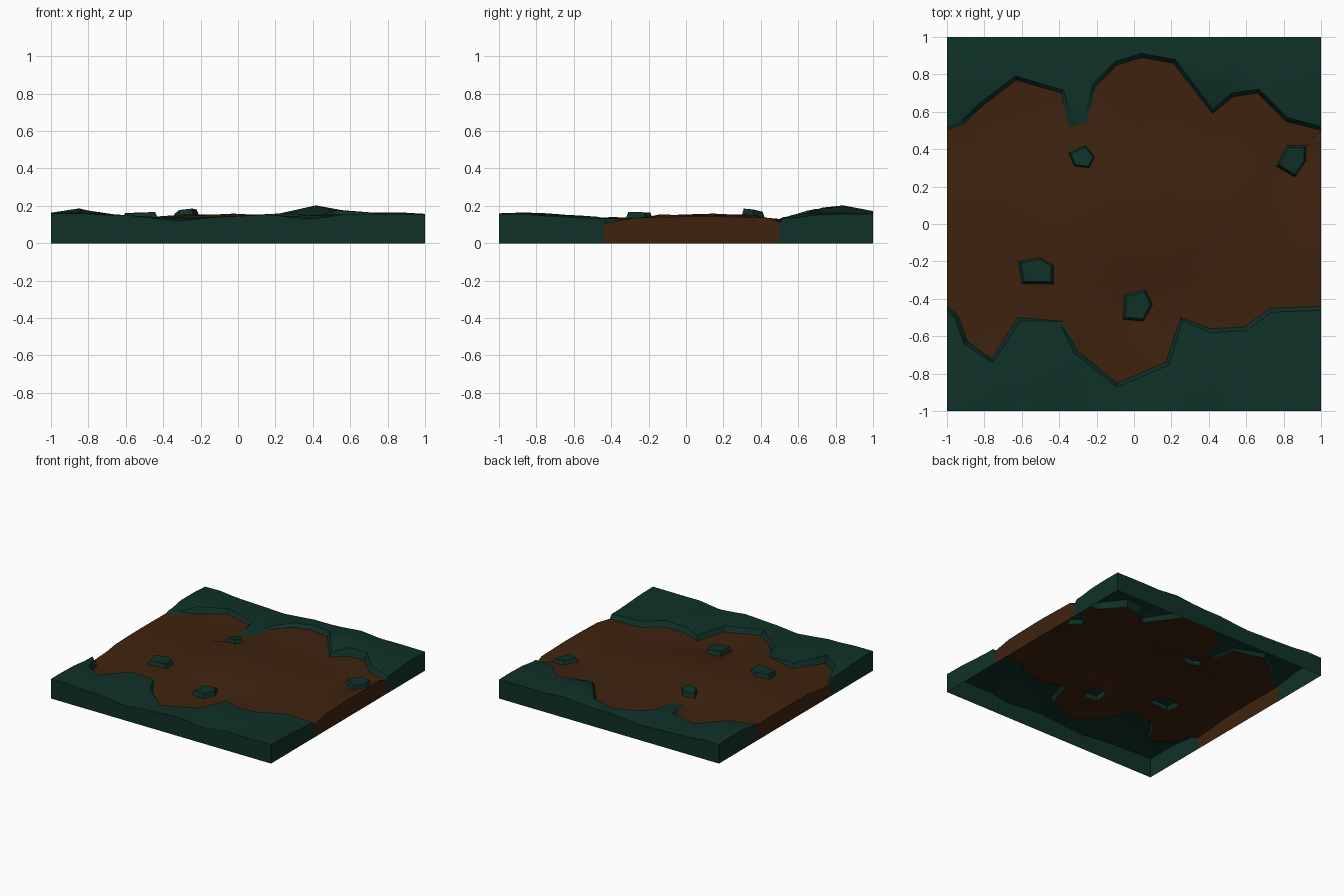
import bpy, bmesh, random
from mathutils import Vector
from mathutils.geometry import delaunay_2d_cdt, intersect_point_line

if "Cube" in bpy.data.objects:
    bpy.data.objects.remove(bpy.data.objects["Cube"])
random.seed(4)


def material(name, color):
    m = bpy.data.materials.new(name)
    m.use_nodes = True
    m.diffuse_color = color
    m.node_tree.nodes["Principled BSDF"].inputs["Base Color"].default_value = color
    return m


GREEN = material("dark green", (0.0048, 0.031, 0.021, 1))
BROWN = material("earth brown", (0.049, 0.0165, 0.0045, 1))

# Edges of the bare earth, west to east
SOUTH = [(-1, -.44), (-.94, -.49), (-.89, -.63), (-.76, -.72), (-.62, -.5), (-.38, -.52), (-.3, -.68),
         (-.09, -.85), (.17, -.74), (.25, -.5), (.41, -.56), (.59, -.55), (.73, -.45), (1, -.44)]
NORTH = [(-1, .5), (-.91, .53), (-.81, .63), (-.63, .77), (-.39, .7), (-.35, .52), (-.25, .54), (-.2, .74),
         (-.09, .85), (.04, .89), (.21, .86), (.42, .59), (.53, .68), (.66, .7), (.81, .55), (1, .5)]
ROCKS = [[(-.35, .38), (-.32, .31), (-.24, .3), (-.21, .36), (-.26, .42)],
         [(.82, .42), (.76, .31), (.86, .25), (.92, .34), (.92, .42)],
         [(-.62, -.2), (-.6, -.32), (-.43, -.32), (-.43, -.22), (-.5, -.18)],
         [(-.05, -.38), (-.06, -.51), (.05, -.52), (.1, -.43), (.06, -.35)]]

# Spot heights in hundredths: x, y, z
EARTH_SPOTS = ["1 -.44 10.5", "1 0 11.5", "1 .3 7.5", "1 .5 11", "-1 -.44 10", "-1 0 13", "-1 .5 13",
               "-.24 .3 15.5", "0 .2 16", "-.2 0 15.5", ".14 -.13 15.5", "-.39 -.4 14", "-.8 .07 14",
               ".45 .1 14", ".55 -.2 10.5", ".3 -.4 10", "-.4 .45 11.5", "0 .45 11.5", ".5 .45 11",
               "0 .75 12", "-.6 .65 11.5", "0 -.45 9.5", "-.08 -.75 10", "-.75 -.55 10", ".7 -.3 10"]
GRASS_SPOTS = ["-1 -1 16", "-.6 -1 15", "-.3 -1 12", "0 -1 14.5", ".2 -1 15.5", ".38 -1 13", ".6 -1 15.5",
               "1 -1 15.5", "-.86 -.84 16.5", ".5 -.75 15.5", "1 -.46 13.5", "-1 -.46 14", "-.5 -.5 14",
               ".3 -.5 13.5", "-.1 -.87 14", "-1 .52 14", "1 .52 13.5", "-.3 .52 12.5", ".45 .81 20.5",
               "-.86 .78 19", "0 .92 15", ".85 .75 16.5", "-.6 .8 15", "-1 1 15.5", "-.6 1 13.5", "-.3 1 12.5",
               ".1 1 15", ".6 1 15.5", "1 1 15.5", ".43 .59 14.5"]


def surface(spots):
    """Return a height function blended from spot heights."""
    pts = [tuple(map(float, s.split())) for s in spots]

    def height(p):
        total = weight = 0
        for x, y, z in pts:
            w = 1 / ((p.x - x) ** 2 + (p.y - y) ** 2 + .003) ** 1.6
            total += w * z
            weight += w
        return total / weight / 100
    return height


earth_z, grass_z = surface(EARTH_SPOTS), surface(GRASS_SPOTS)


def lip(line, side):
    """Shift an open line sideways to make the upper edge of a bank."""
    pts = [Vector(p) for p in line]
    out = []
    for i, p in enumerate(pts):
        if i in (0, len(pts) - 1):
            out.append(p + Vector((0, side)) * .022)
        else:
            d = (pts[i + 1] - p).normalized() + (p - pts[i - 1]).normalized()
            out.append(p + Vector((-d.y, d.x)).normalized() * .022 * side)
    return out


def inside(p, poly):
    hit = False
    for a, b in zip(poly, poly[1:] + poly[:1]):
        if (a[1] > p.y) != (b[1] > p.y) and p.x < a[0] + (p.y - a[1]) * (b[0] - a[0]) / (b[1] - a[1]):
            hit = not hit
    return hit


# Plan: banks, rocks, border and scattered points
points, heights, edges = [], [], []


def add_line(line, height, closed=False):
    first = len(points)
    for p in line:
        v = Vector(p)
        points.append(v)
        heights.append(height(v))
    n = len(line)
    edges.extend((first + i, first + (i + 1) % n) for i in range(n if closed else n - 1))


south_lip, north_lip = lip(SOUTH, -1), lip(NORTH, 1)
add_line(SOUTH, earth_z)
add_line(NORTH, earth_z)
add_line(south_lip, grass_z)
add_line(north_lip, grass_z)
for rock in ROCKS:
    centre = sum((Vector(p) for p in rock), Vector((0, 0))) / len(rock)
    top = [centre + (Vector(p) - centre) * .84 for p in rock]
    add_line(rock, earth_z, True)
    add_line(top, lambda v: earth_z(v) + .032 + random.uniform(-.004, .004), True)

earth_poly = SOUTH + NORTH[::-1]
lip_poly = [tuple(p) for p in south_lip + north_lip[::-1]]
constraints = [(points[a].copy(), points[b].copy()) for a, b in edges]


def clearance(p):
    best = 9
    for a, b in constraints:
        q, t = intersect_point_line(p, a, b)
        q = a.lerp(b, min(max(t, 0), 1))
        best = min(best, (p - Vector(q[:2])).length)
    return best


def add_point(p):
    if clearance(p) > .045 and not any(inside(p, r) for r in ROCKS):
        points.append(p)
        heights.append(earth_z(p) if inside(p, earth_poly) else grass_z(p))


N = 14
for i in range(N + 1):
    for j in range(N + 1):
        p = Vector((i, j)) * 2 / N - Vector((1, 1))
        if 0 < i < N:
            p.x += random.uniform(-.03, .03)
        if 0 < j < N:
            p.y += random.uniform(-.03, .03)
        add_point(p)

verts, _, faces, orig, _, _ = delaunay_2d_cdt(points, edges, [], 0, 1e-5)
coords = [(v.x, v.y, heights[o[0]] if o else earth_z(v)) for v, o in zip(verts, orig)]


def region(face):
    c = sum((verts[i] for i in face), Vector((0, 0))) / len(face)
    if any(inside(c, r) for r in ROCKS):
        return "rocks"
    return "earth" if inside(c, earth_poly) else "grass"


def build(name, mat):
    bm = bmesh.new()
    bv = [bm.verts.new(c) for c in coords]
    for f in faces:
        if region(f) == name:
            bm.faces.new([bv[i] for i in f])
    # Outer skirt down to the ground, open underneath
    foot = {}

    def base(v):
        if v not in foot:
            foot[v] = bm.verts.new((v.co.x, v.co.y, 0))
        return foot[v]

    for e in [e for e in bm.edges if e.is_boundary]:
        a, b = e.link_loops[0].vert, e.link_loops[0].link_loop_next.vert
        if any(abs(a.co[k]) > .999 and abs(a.co[k] - b.co[k]) < 1e-4 for k in (0, 1)):
            bm.faces.new((b, a, base(a), base(b)))
    bmesh.ops.delete(bm, geom=[v for v in bm.verts if not v.link_faces], context='VERTS')
    me = bpy.data.meshes.new(name)
    bm.to_mesh(me)
    bm.free()
    me.materials.append(mat)
    ob = bpy.data.objects.new(name, me)
    bpy.context.collection.objects.link(ob)
    bpy.ops.object.select_all(action='DESELECT')
    ob.select_set(True)
    bpy.context.view_layer.objects.active = ob
    bpy.ops.object.shade_smooth_by_angle(angle=.45)


build("earth", BROWN)
build("grass", GREEN)
build("rocks", GREEN)
